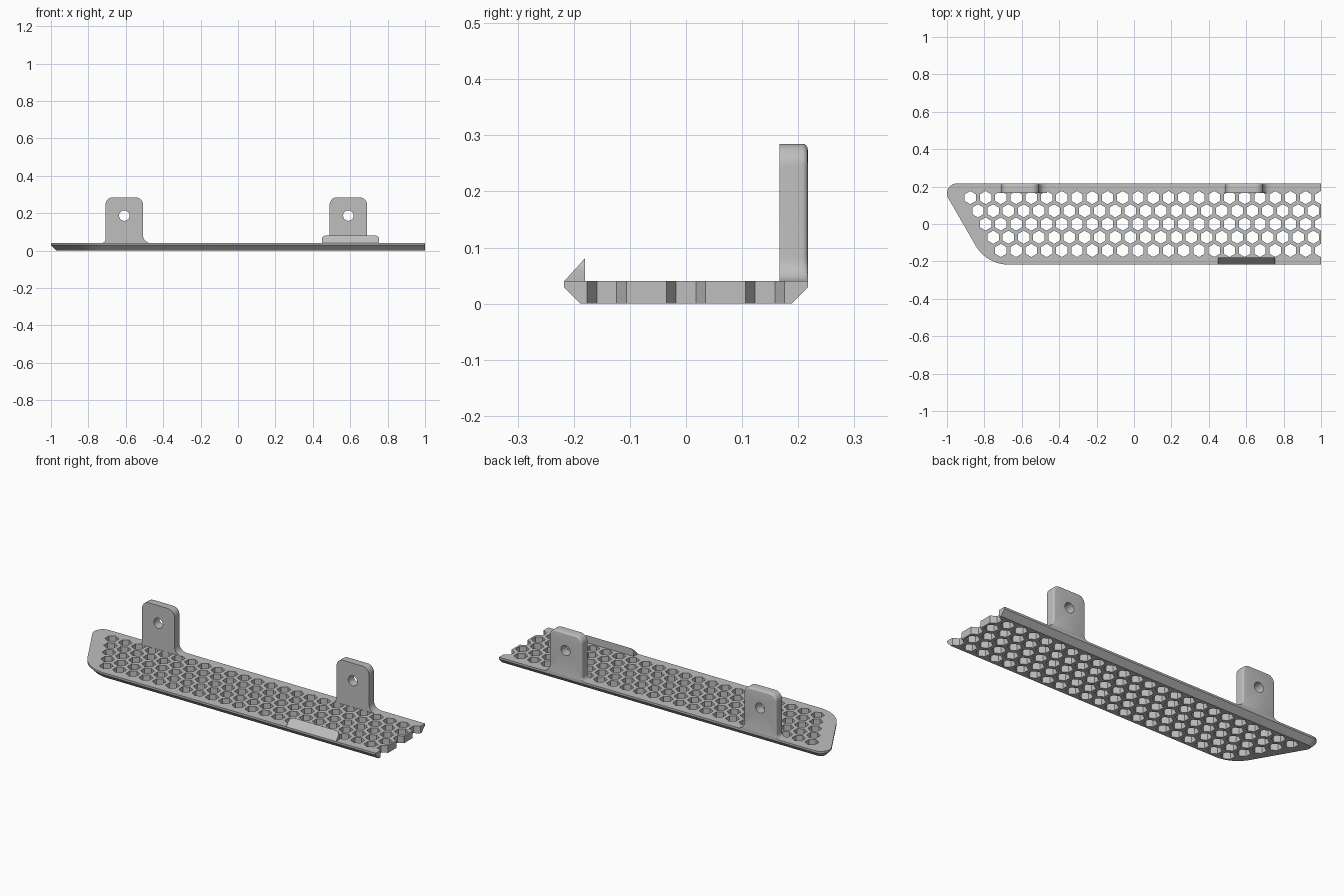
import bpy, bmesh, math

if "Cube" in bpy.data.objects:
    bpy.data.objects.remove(bpy.data.objects["Cube"])

grey = bpy.data.materials.new("plain grey")
grey.diffuse_color = (0.52, 0.52, 0.52, 1)
grey.use_nodes = True
grey.node_tree.nodes["Principled BSDF"].inputs["Base Color"].default_value = grey.diffuse_color
S3 = math.sqrt(3)
HALF = 0.217      # half depth of the plate
TOP = 0.04        # plate thickness


def arc(cx, cy, r, a0, a1, n=8):
    return [(cx + r * math.cos(math.radians(a0 + (a1 - a0) * i / n)),
             cy + r * math.sin(math.radians(a0 + (a1 - a0) * i / n))) for i in range(n + 1)]


def finish(name, bm, smooth=True):
    bmesh.ops.recalc_face_normals(bm, faces=bm.faces)
    me = bpy.data.meshes.new(name)
    bm.to_mesh(me)
    bm.free()
    me.materials.append(grey)
    ob = bpy.data.objects.new(name, me)
    bpy.context.collection.objects.link(ob)
    if smooth:
        shade(ob)
    return ob


def shade(ob):
    bpy.ops.object.select_all(action='DESELECT')
    ob.select_set(True)
    bpy.context.view_layer.objects.active = ob
    bpy.ops.object.shade_smooth_by_angle(angle=math.radians(30))


def loft(bm, rings):
    """Skin equal-length rings of points and cap both ends."""
    vs = [[bm.verts.new(p) for p in ring] for ring in rings]
    for a, b in zip(vs, vs[1:]):
        for i in range(len(a)):
            j = (i + 1) % len(a)
            bm.faces.new((a[i], a[j], b[j], b[i]))
    bm.faces.new(vs[0])
    bm.faces.new(vs[-1])


def cut(ob, cutter):
    mod = ob.modifiers.new("cut", 'BOOLEAN')
    mod.operation = 'DIFFERENCE'
    mod.solver = 'EXACT'
    mod.object = cutter
    bpy.context.view_layer.objects.active = ob
    bpy.ops.object.modifier_apply(modifier=mod.name)
    bpy.data.objects.remove(cutter)
    shade(ob)


# Plate: slanted left end with two round corners, chamfered underside
def plate_ring(inset, z):
    r1, r2 = 0.053, 0.2
    pts = [(1, HALF - inset)]
    pts += arc(-1 + r1, HALF - r1, r1 - inset, 90, 210)
    pts += arc(-0.788 + r2 / S3, -HALF + r2, r2 - inset, 210, 270, 10)
    pts += [(1, -HALF + inset)]
    return [(x, y, z) for x, y in pts]


bm = bmesh.new()
loft(bm, [plate_ring(0.029, 0), plate_ring(0, 0.029), plate_ring(0, TOP)])
plate = finish("grille_plate", bm, False)

# Honeycomb of hexagonal holes, each row shifted by half a cell
PITCH = 0.0815
bm = bmesh.new()
for row in range(5):
    y = 0.141 - row * PITCH * S3 / 2
    x = -0.875 + row * PITCH / 2
    while x < 1.02:
        hexagon = arc(x, y, 0.0352, 30, 330, 5)
        loft(bm, [[(px, py, z) for px, py in hexagon] for z in (-0.05, 0.1)])
        x += PITCH
cutter = finish("hole_cutter", bm, False)
cutter.hide_render = True
cut(plate, cutter)


# Mounting tabs: rounded top, flared foot, rounded rear rim and a screw hole
def tab_ring(cx, d, y):
    w, top, r, fl, fr = 0.1 - d, 0.285 - d, 0.04 - d, 0.022 + d, 0.042 + d
    pts = arc(w + fr, TOP + fr, fr, 270, 180, 6)
    pts += arc(w - r, top - r, r, 0, 90, 8)
    pts += arc(-w + r, top - r, r, 90, 180, 8)
    pts += arc(-w - fl, TOP + fl, fl, 0, -90, 6)
    return [(cx + x, y, z) for x, z in pts]


for side, cx in (("left", -0.608), ("right", 0.59)):
    bm = bmesh.new()
    b = 0.01
    rings = [tab_ring(cx, 0, 0.167)]
    for i in range(5):
        a = math.radians(90 * i / 4)
        rings.append(tab_ring(cx, b * (1 - math.cos(a)), HALF - b + b * math.sin(a)))
    loft(bm, rings)
    tab = finish("mounting_tab_" + side, bm, False)
    bm = bmesh.new()
    hole = arc(cx, 0.187, 0.028, 0, 345, 23)
    loft(bm, [[(x, y, z) for x, z in hole] for y in (0.1, 0.3)])
    cutter = finish("screw_hole_cutter", bm, False)
    cutter.hide_render = True
    cut(tab, cutter)

# Clip lip on the front edge: wedge profile with rounded upper corners
r, z1 = 0.022, 0.081
face = [(0.755, TOP)] + arc(0.755 - r, z1 - r, r, 0, 90, 6)
face += arc(0.448 + r, z1 - r, r, 90, 180, 6) + [(0.448, TOP)]
bm = bmesh.new()
slope = 0.037 / (z1 - TOP)
loft(bm, [[(x, -0.18, z) for x, z in face],
          [(x, -HALF + (z - TOP) * slope, z) for x, z in face]])
bmesh.ops.remove_doubles(bm, verts=bm.verts, dist=0.0001)
finish("clip_lip", bm)
